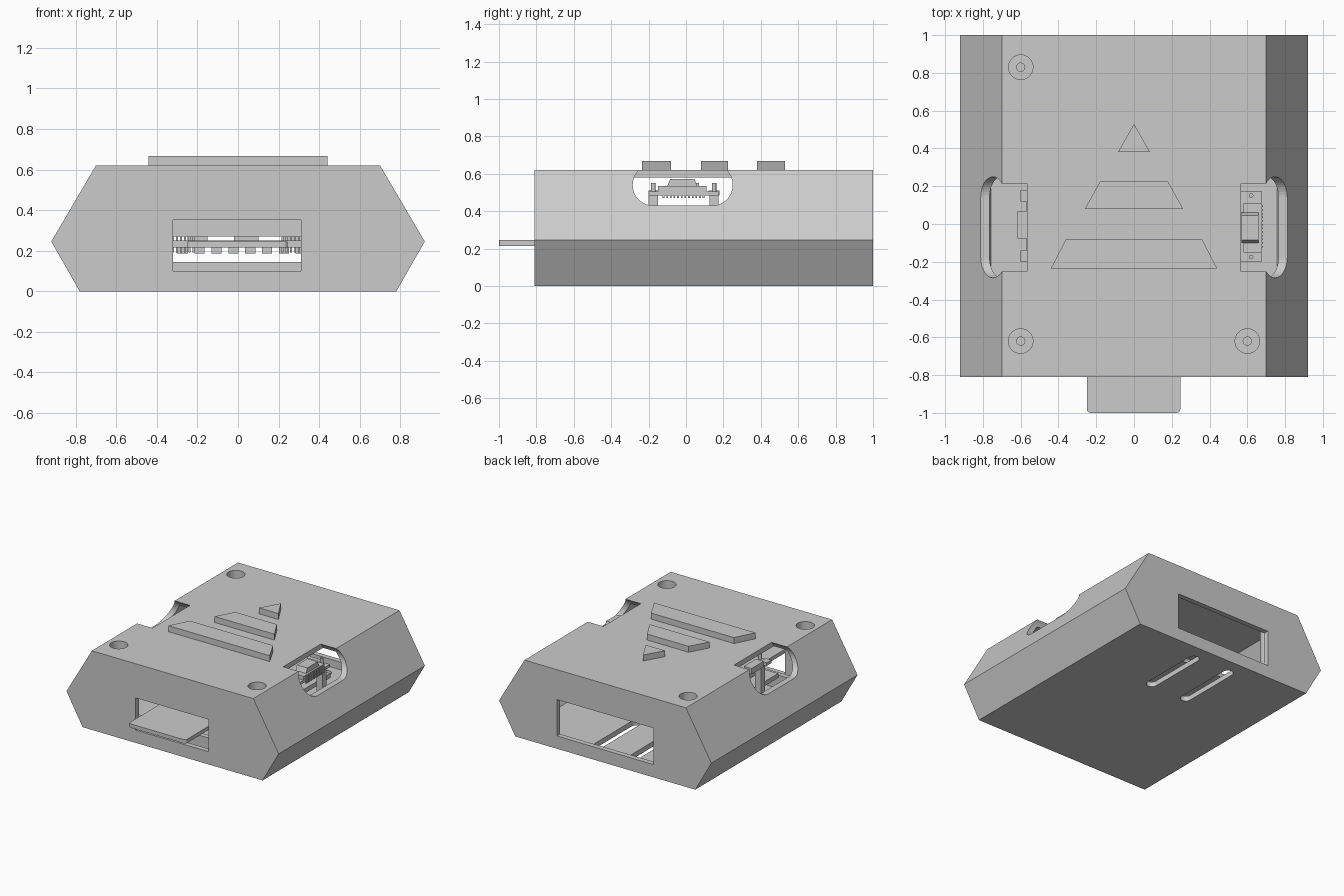
import bpy, bmesh, math

if "Cube" in bpy.data.objects:
    bpy.data.objects.remove(bpy.data.objects["Cube"])


def prism(name, pts, axis, a, b):
    """Extrude a 2D outline along an axis from a to b."""
    place = {'x': lambda p, t: (t, p[0], p[1]),
             'y': lambda p, t: (p[0], t, p[1]),
             'z': lambda p, t: (p[0], p[1], t)}[axis]
    bm = bmesh.new()
    lo = [bm.verts.new(place(p, a)) for p in pts]
    hi = [bm.verts.new(place(p, b)) for p in pts]
    n = len(pts)
    bm.faces.new(lo)
    bm.faces.new(hi)
    for i in range(n):
        j = (i + 1) % n
        bm.faces.new((lo[i], lo[j], hi[j], hi[i]))
    bmesh.ops.recalc_face_normals(bm, faces=bm.faces)
    me = bpy.data.meshes.new(name)
    bm.to_mesh(me)
    bm.free()
    ob = bpy.data.objects.new(name, me)
    bpy.context.collection.objects.link(ob)
    return ob


def box(name, x0, x1, y0, y1, z0, z1):
    return prism(name, [(x0, y0), (x1, y0), (x1, y1), (x0, y1)], 'z', z0, z1)


def rounded(x0, x1, y0, y1, r, n=12):
    """Rectangle outline with rounded corners (n segments each)."""
    pts = []
    corners = [(x1 - r, y1 - r), (x0 + r, y1 - r), (x0 + r, y0 + r), (x1 - r, y0 + r)]
    for k, (cx, cy) in enumerate(corners):
        for i in range(n + 1):
            t = math.pi / 2 * (k + i / n)
            p = (cx + r * math.cos(t), cy + r * math.sin(t))
            if not pts or math.dist(p, pts[-1]) > 1e-5:
                pts.append(p)
    if math.dist(pts[0], pts[-1]) < 1e-5:
        pts.pop()
    return pts


def circle(x, y, r, n=32):
    return [(x + r * math.cos(2 * math.pi * i / n), y + r * math.sin(2 * math.pi * i / n))
            for i in range(n)]


def boolean(target, other, op='DIFFERENCE'):
    m = target.modifiers.new('bool', 'BOOLEAN')
    m.operation, m.object, m.solver = op, other, 'EXACT'
    bpy.context.view_layer.objects.active = target
    bpy.ops.object.modifier_apply(modifier=m.name)
    bpy.data.objects.remove(other)


def hexagon(half):
    return half + [(-x, z) for x, z in reversed(half)]


# Hollow six-sided case
case = prism('case', hexagon([(0.78, 0), (0.92, 0.245), (0.70, 0.62)]), 'y', -0.81, 1.0)
boolean(case, prism('cavity', hexagon([(0.757, 0.04), (0.873, 0.245), (0.677, 0.58)]),
                    'y', -0.77, 0.96))

# Screw posts with counterbored holes
for x, y in [(-0.6, 0.83), (-0.6, -0.62), (0.6, -0.62)]:
    boolean(case, prism('post', circle(x, y, 0.085), 'z', 0.02, 0.6), 'UNION')
    boolean(case, prism('bore', circle(x, y, 0.065), 'z', 0.53, 0.7))
    boolean(case, prism('hole', circle(x, y, 0.022, 16), 'z', 0.2, 0.6))

# Front and back windows
boolean(case, box('front_cut', -0.32, 0.31, -0.9, -0.7, 0.10, 0.352))
boolean(case, box('back_cut', -0.42, 0.42, 0.9, 1.1, 0.10, 0.385))

# Side openings that break through the top edge, and vent slots in the floor
for s in (-1, 1):
    boolean(case, prism('side_cut', rounded(-0.285, 0.25, 0.43, 0.65, 0.11), 'x',
                        s * 0.567, s * 1.0))
    boolean(case, prism('slot_cut', rounded(s * 0.16 - 0.04, s * 0.16 + 0.04, 0.35, 0.90, 0.04),
                        'z', -0.1, 0.1))

# Raised triangle and bars on the lid
for i, (y0, y1, w0, w1) in enumerate([(-0.235, -0.08, 0.44, 0.36), (0.08, 0.225, 0.26, 0.18),
                                      (0.38, 0.53, 0.085, 0)]):
    top = [(w1, y1), (-w1, y1)] if w1 else [(0, y1)]
    prism(f'raised_bar_{i}', [(-w0, y0), (w0, y0)] + top, 'z', 0.62, 0.667)

# Lower board with the tongue that pokes out of the front
prism('tongue', rounded(-0.25, 0.245, -1.0, -0.5, 0.02, 4), 'z', 0.215, 0.245)
box('lower_board', -0.45, 0.45, -0.5, 0.5, 0.215, 0.25)
box('inner_sill', -0.5, 0.5, -0.7, -0.66, 0.04, 0.145)
for i in range(10):
    x = -0.38 + i * 0.083
    box(f'underside_chip_{i}', x, x + 0.05, -0.3, -0.2, 0.185, 0.215)
for i, (x, w, h) in enumerate([(0.22, 0.15, 0.07), (-0.02, 0.12, 0.05), (-0.25, 0.1, 0.035)]):
    box(f'rear_socket_{i}', x, x + w, 0.40, 0.53, 0.25, 0.25 + h)
box('drive_block', -0.36, 0.36, -0.35, 0.35, 0.27, 0.37)
for s in (-1, 1):
    for i in range(6):
        x = s * (0.22 + i * 0.02)
        box('header_pin', x - 0.005, x + 0.005, -0.46, -0.45, 0.19, 0.27)

# Upper board on four standoffs, carrying the side connectors
box('upper_board', -0.57, 0.675, -0.20, 0.175, 0.485, 0.505)
for x in (-0.52, 0.62):
    for y in (-0.175, 0.15):
        box('standoff', x - 0.025, x + 0.025, y - 0.025, y + 0.025, 0.04, 0.485)
        prism('screw', circle(x, y, 0.012, 12), 'z', 0.505, 0.55)
box('right_connector_base', 0.58, 0.675, -0.15, 0.11, 0.505, 0.535)
prism('right_connector_shell', [(-0.10, 0.535), (0.06, 0.535), (0.045, 0.572), (-0.085, 0.572)],
      'x', 0.57, 0.66)
for i in range(12):
    y = -0.125 + i * 0.0195
    box(f'connector_pin_{i}', 0.67, 0.682, y, y + 0.009, 0.47, 0.53)
box('left_connector', -0.617, -0.55, -0.08, 0.07, 0.505, 0.55)
for y in (-0.17, 0.15):
    box('left_tab', -0.60, -0.55, y - 0.03, y + 0.03, 0.485, 0.51)
